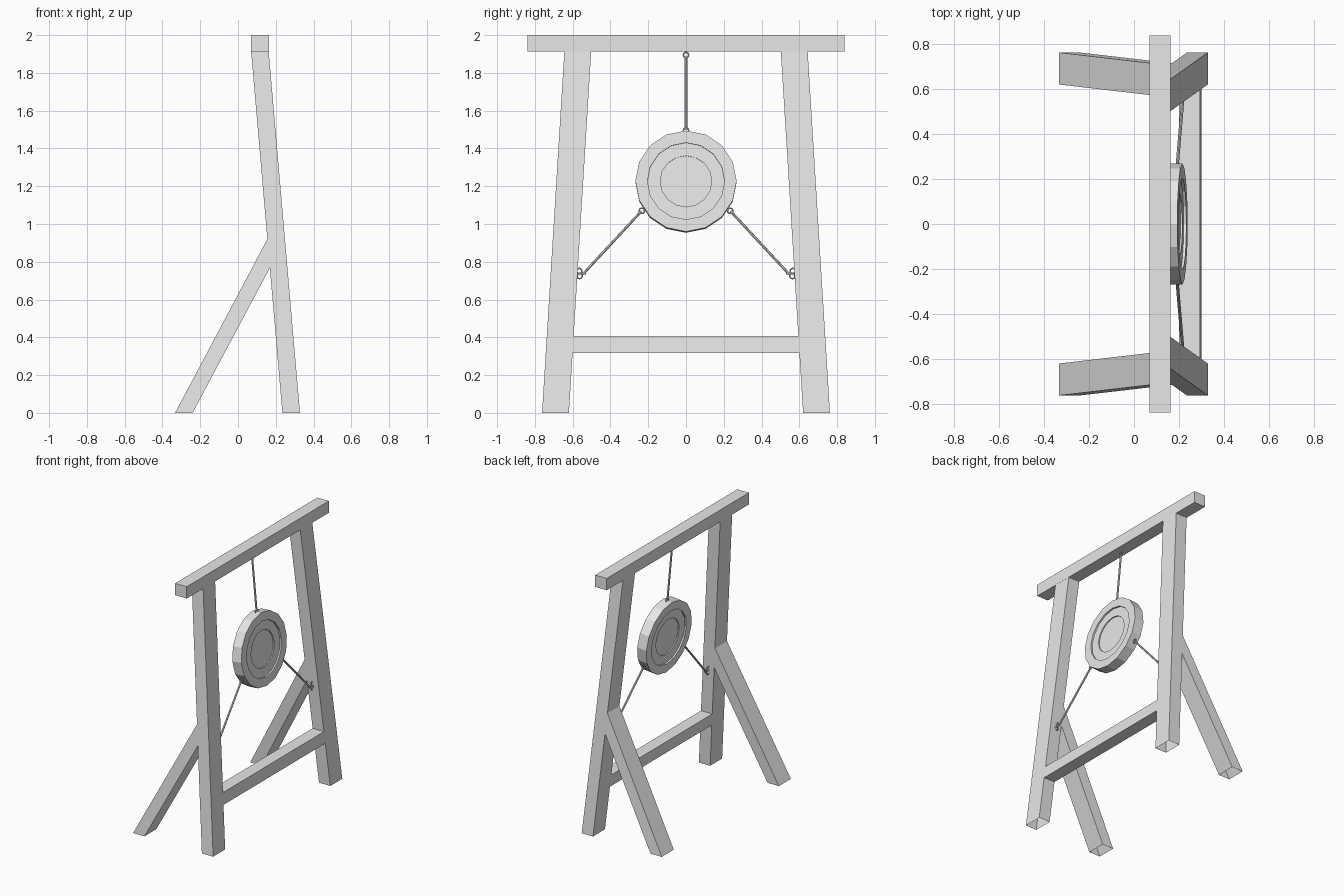
import bpy, bmesh, math
from mathutils import Vector, Matrix

old = bpy.data.objects.get("Cube")
if old:
    bpy.data.objects.remove(old, do_unlink=True)

grey = bpy.data.materials.new("plain grey")
grey.use_nodes = True
grey.diffuse_color = (0.8, 0.8, 0.8, 1)
grey.node_tree.nodes["Principled BSDF"].inputs["Base Color"].default_value = (0.8, 0.8, 0.8, 1)

BACK = 0.0865   # backward lean of the frame per unit height
LEAN = 0.0617   # inward lean of the posts per unit height


def finish(name, bm):
    bmesh.ops.recalc_face_normals(bm, faces=bm.faces)
    mesh = bpy.data.meshes.new(name)
    bm.to_mesh(mesh)
    bm.free()
    mesh.materials.append(grey)
    ob = bpy.data.objects.new(name, mesh)
    bpy.context.collection.objects.link(ob)
    return ob


def prism(name, outline, y0, y1, lean=0, side=1, open_foot=False):
    """Extrude an (x, z) outline across y, leaning inward with height."""
    bm = bmesh.new()
    a, b = [[bm.verts.new((x, side * (y - lean * z), z)) for x, z in outline] for y in (y0, y1)]
    bm.faces.new(a)
    bm.faces.new(b)
    n = len(outline)
    for i in range(n):
        j = (i + 1) % n
        if open_foot and i == 0:
            continue
        bm.faces.new((a[i], a[j], b[j], b[i]))
    return finish(name, bm)


def leaning(z0, z1):
    """Side outline of a piece lying flush in the leaning frame."""
    return [(0.235 - BACK * z0, z0), (0.328 - BACK * z0, z0),
            (0.328 - BACK * z1, z1), (0.235 - BACK * z1, z1)]


def cord(name, start, end, radius=0.007):
    start, end = Vector(start), Vector(end)
    d = end - start
    bm = bmesh.new()
    turn = d.to_track_quat('Z', 'Y').to_matrix().to_4x4()
    bmesh.ops.create_cone(bm, cap_ends=True, segments=8, radius1=radius, radius2=radius,
                          depth=d.length, matrix=Matrix.Translation((start + end) / 2) @ turn)
    return finish(name, bm)


def eyelet(name, centre, axis, radius=0.014, wire=0.004):
    bm = bmesh.new()
    turn = Vector(axis).to_track_quat('Z', 'Y')
    n, m = 12, 6
    rows = []
    for i in range(n):
        a = math.tau * i / n
        row = []
        for j in range(m):
            b = math.tau * j / m
            r = radius + wire * math.cos(b)
            p = Vector((r * math.cos(a), r * math.sin(a), wire * math.sin(b)))
            row.append(bm.verts.new(Vector(centre) + turn @ p))
        rows.append(row)
    for i in range(n):
        p, q = rows[i], rows[(i + 1) % n]
        for j in range(m):
            k = (j + 1) % m
            bm.faces.new((p[j], q[j], q[k], p[k]))
    return finish(name, bm)


# Frame
prism("top_beam", [(0.068, 1.912), (0.163, 1.912), (0.163, 2), (0.068, 2)], -0.838, 0.838)
prism("lower_crossbar", leaning(0.318, 0.406), -0.61, 0.61)
brace = [(-0.333, 0), (-0.24, 0), (0.17, 0.77), (0.157, 0.923)]
for side, word in ((1, "back"), (-1, "front")):
    prism(word + "_post", leaning(0, 1.912), 0.62, 0.762, LEAN, side, True)
    prism(word + "_brace", brace, 0.62, 0.762, LEAN, side, True)

# Round disc with stepped, sunken faces on both sides
R, H = 0.268, 0.0375
CENTRE = Vector((0.178, 0, 1.224))
half = [(0.136, H - 0.02), (0.136, H - 0.012), (0.204, H - 0.012), (0.204, H), (R, H)]
profile = half + [(r, -h) for r, h in reversed(half)]
tilt = Matrix.Rotation(math.pi / 2 - math.atan(BACK), 4, 'Y')
bm = bmesh.new()
SIDES = 16
loops = []
for r, h in profile:
    loops.append([bm.verts.new(CENTRE + tilt @ Vector((r * math.cos(math.tau * i / SIDES),
                  r * math.sin(math.tau * i / SIDES), h))) for i in range(SIDES)])
for p, q in zip(loops, loops[1:]):
    for i in range(SIDES):
        j = (i + 1) % SIDES
        bm.faces.new((p[i], p[j], q[j], q[i]))
bm.faces.new(loops[0])
bm.faces.new(loops[-1])
finish("disc", bm)

# Hanging cord with its eyelets
cord("hanging_cord", (0.117, 0, 1.885), (0.153, 0, 1.5))
eyelet("beam_eyelet", (0.115, 0, 1.895), (1, 0, 0))
eyelet("disc_top_eyelet", (0.154, 0, 1.495), (1, 0, 0))

# Side cords tied from the disc to the posts
for side, word in ((1, "back"), (-1, "front")):
    cord(word + "_side_cord", (0.19, side * 0.236, 1.068), (0.216, side * 0.545, 0.735))
    eyelet(word + "_disc_eyelet", (0.19, side * 0.234, 1.07), (1, 0, 0))
    eyelet(word + "_upper_post_eyelet", (0.216, side * 0.565, 0.752), (1, 0, 0.3))
    eyelet(word + "_lower_post_eyelet", (0.218, side * 0.563, 0.724), (1, 0, -0.3))
    cord(word + "_knot", (0.216, side * 0.53, 0.738), (0.217, side * 0.578, 0.738), 0.006)
